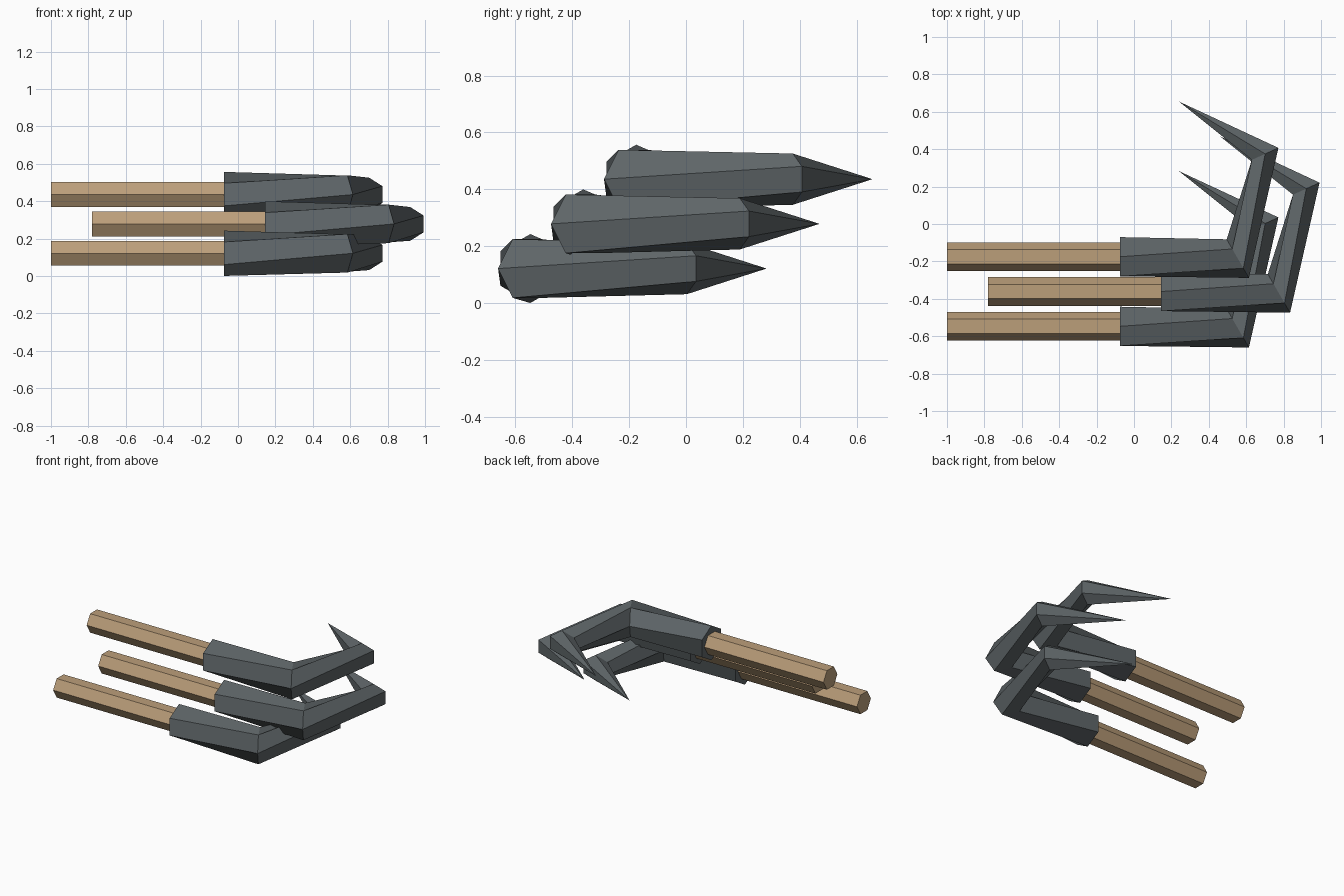
import bpy, bmesh
from math import cos, sin, radians
from mathutils import Vector

cube = bpy.data.objects.get("Cube")
if cube:
    bpy.data.objects.remove(cube)


def material(name, rgb):
    m = bpy.data.materials.new(name)
    m.use_nodes = True
    color = (*rgb, 1)
    m.diffuse_color = color
    m.node_tree.nodes["Principled BSDF"].inputs["Base Color"].default_value = color
    return m


wood = material("tan wood", (0.50, 0.345, 0.195))
slate = material("slate grey", (0.112, 0.130, 0.138))


def hexagon(bm, center, outward, radius, turn):
    """Six-sided section spanned by a horizontal direction and the z axis."""
    u = Vector((*outward, 0)).normalized()
    c = Vector((*center, 0))
    angles = [radians(turn + 60 * i) for i in range(6)]
    return [bm.verts.new(c + radius * (cos(a) * u + sin(a) * Vector((0, 0, 1))))
            for a in angles]


def bridge(bm, a, b):
    for i in range(6):
        j = (i + 1) % 6
        bm.faces.new((a[i], a[j], b[j], b[i]))


def finish(bm, name, mat, location):
    bmesh.ops.recalc_face_normals(bm, faces=bm.faces)
    mesh = bpy.data.meshes.new(name)
    bm.to_mesh(mesh)
    bm.free()
    mesh.materials.append(mat)
    obj = bpy.data.objects.new(name, mesh)
    obj.location = location
    bpy.context.collection.objects.link(obj)


def make_handle(name, location):
    # straight six-sided rod with flat top
    bm = bmesh.new()
    ends = [hexagon(bm, (x, 0), (0, -1), 0.077, 0) for x in (-0.925, 0)]
    bridge(bm, *ends)
    for ring in ends:
        bm.faces.new(ring)
    finish(bm, name, wood, location)


def make_claw(name, location):
    # twisted hooked claw: socket, two bends, point
    bm = bmesh.new()
    sections = [((0, 0), (0, -1), 0.121, 30),
                ((0.63, -0.01), (0.5, -0.866), 0.119, 60),
                ((0.776, 0.55), (0.91, 0.41), 0.09, 90)]
    rings = [hexagon(bm, *s) for s in sections]
    bm.faces.new(rings[0])
    for a, b in zip(rings, rings[1:]):
        bridge(bm, a, b)
    tip = bm.verts.new((0.315, 0.83, 0))
    last = rings[-1]
    for i in range(6):
        bm.faces.new((last[i], last[(i + 1) % 6], tip))
    finish(bm, name, slate, location)


# three stepped claws, the middle one pushed forward
for i, label in enumerate(("lower", "middle", "upper")):
    place = (0.145 if i == 1 else -0.075, -0.547 + 0.186 * i, 0.122 + 0.157 * i)
    make_handle(label + "_handle", place)
    make_claw(label + "_claw", place)
